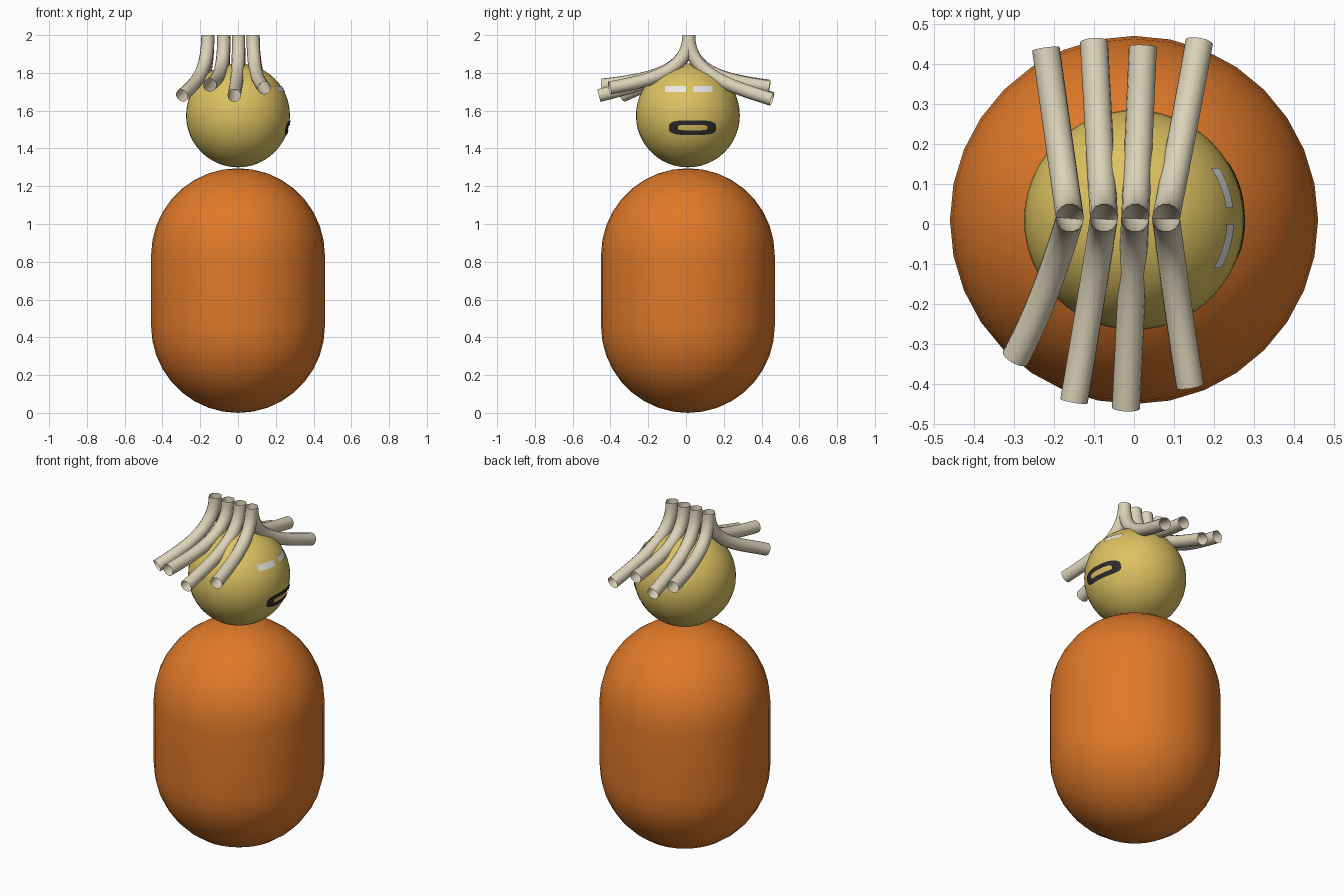
import bpy, bmesh, math
from mathutils import Vector

if "Cube" in bpy.data.objects:
    bpy.data.objects.remove(bpy.data.objects["Cube"])

CY = 0.01                      # y of the body axis
HEAD = Vector((0, CY, 1.575))  # head centre
HEAD_R = 0.275


def material(name, rgb):
    m = bpy.data.materials.new(name)
    m.diffuse_color = (*rgb, 1)
    m.use_nodes = True
    m.node_tree.nodes["Principled BSDF"].inputs["Base Color"].default_value = m.diffuse_color
    return m


ORANGE = material("orange", (0.74, 0.19, 0.022))
YELLOW = material("mustard yellow", (0.72, 0.54, 0.12))
CREAM = material("cream", (0.72, 0.65, 0.48))
WHITE = material("white", (0.8, 0.8, 0.78))
BLACK = material("black", (0.025, 0.025, 0.025))


def mesh_object(name, bm, mat, smooth=True):
    me = bpy.data.meshes.new(name)
    bm.to_mesh(me)
    bm.free()
    for p in me.polygons:
        p.use_smooth = smooth
    me.materials.append(mat)
    ob = bpy.data.objects.new(name, me)
    bpy.context.collection.objects.link(ob)
    return ob


# Body: upright capsule, a sphere split at the equator and stretched
R, H = 0.46, 1.295
bm = bmesh.new()
bmesh.ops.create_uvsphere(bm, u_segments=32, v_segments=18, radius=R)
low = [f for f in bm.faces if f.calc_center_median().z < 0]
bmesh.ops.split(bm, geom=low)
bm.verts.ensure_lookup_table()
for v in bm.verts:
    below = v.link_faces[0].calc_center_median().z < 0
    v.tag = below
for v in bm.verts:
    v.co += Vector((0, CY, R if v.tag else H - R))
rims = [e for e in bm.edges if e.is_boundary]
bmesh.ops.bridge_loops(bm, edges=rims)
bmesh.ops.recalc_face_normals(bm, faces=bm.faces)
mesh_object("body", bm, ORANGE)

# Head
bm = bmesh.new()
bmesh.ops.create_uvsphere(bm, u_segments=48, v_segments=24, radius=HEAD_R)
bmesh.ops.translate(bm, verts=bm.verts, vec=HEAD)
mesh_object("head", bm, YELLOW)


def on_face(y, z, r=HEAD_R + 0.004):
    """Point on the +x side of the head at the given y and z."""
    dy, dz = y - HEAD.y, z - HEAD.z
    return (math.sqrt(r * r - dy * dy - dz * dz), y, z)


# Eyes: thin curved bars laid on the head
def eye(name, y0, y1, z0=1.70, z1=1.73, n=8):
    bm = bmesh.new()
    cols = []
    for i in range(n + 1):
        y = y0 + (y1 - y0) * i / n
        cols.append([bm.verts.new(on_face(y, z)) for z in (z0, z1)])
    for a, b in zip(cols, cols[1:]):
        bm.faces.new((a[0], b[0], b[1], a[1]))
    mesh_object(name, bm, WHITE)


eye("eye_1", -0.11, 0.0)
eye("eye_2", 0.04, 0.14)

# Mouth: flat rounded ring laid on the head
def oval(a, half_w, half_h, power):
    c, s = math.cos(a), math.sin(a)
    return (0.035 + half_w * math.copysign(abs(c) ** power, c),
            1.51 + half_h * math.copysign(abs(s) ** power, s))


bm = bmesh.new()
N, STEPS = 48, 3
rings = []
for k in range(STEPS + 1):
    t = k / STEPS
    w, h, p = 0.078 + 0.047 * t, 0.014 + 0.025 * t, 0.4 + 0.2 * t
    rings.append([bm.verts.new(on_face(*oval(2 * math.pi * (i + 0.5) / N, w, h, p)))
                  for i in range(N)])
for inner, outer in zip(rings, rings[1:]):
    for i in range(N):
        j = (i + 1) % N
        bm.faces.new((inner[i], outer[i], outer[j], inner[j]))
mesh_object("mouth", bm, BLACK)


# Hair: open tubes falling from the crown to the -y and +y sides
def strand(name, root_x, end):
    side = math.copysign(1, end[1])
    root = Vector((root_x, 0.015, 2.0))
    end = Vector(end)
    bend = Vector((root_x + (end.x - root_x) * 0.45, side * 0.2,
                   1.74 + (end.z - 1.66) * 0.3))
    cu = bpy.data.curves.new(name, 'CURVE')
    cu.dimensions = '3D'
    cu.bevel_depth = 0.035
    cu.bevel_resolution = 5
    cu.use_fill_caps = False
    cu.resolution_u = 16
    sp = cu.splines.new('BEZIER')
    sp.bezier_points.add(1)
    a, b = sp.bezier_points
    for p in (a, b):
        p.handle_left_type = p.handle_right_type = 'FREE'
    a.co, a.handle_left, a.handle_right = root, root + Vector((0, 0, 0.1)), Vector((root_x, 0.015, 1.80))
    b.co, b.handle_left, b.handle_right = end, bend, end * 2 - bend
    cu.materials.append(CREAM)
    ob = bpy.data.objects.new(name, cu)
    bpy.context.collection.objects.link(ob)
    bpy.ops.object.select_all(action='DESELECT')
    ob.select_set(True)
    bpy.context.view_layer.objects.active = ob
    bpy.ops.object.convert(target='MESH')


ROOTS = (-0.16, -0.075, 0.003, 0.08)
FRONT = ((-0.297, -0.335, 1.68), (-0.15, -0.443, 1.735),
         (-0.02, -0.46, 1.68), (0.14, -0.405, 1.72))
BACK = ((-0.22, 0.437, 1.73), (-0.10, 0.455, 1.665),
        (0.022, 0.443, 1.725), (0.163, 0.455, 1.66))
for i, (x, f, b) in enumerate(zip(ROOTS, FRONT, BACK), 1):
    strand(f"front_hair_{i}", x, f)
    strand(f"back_hair_{i}", x, b)
